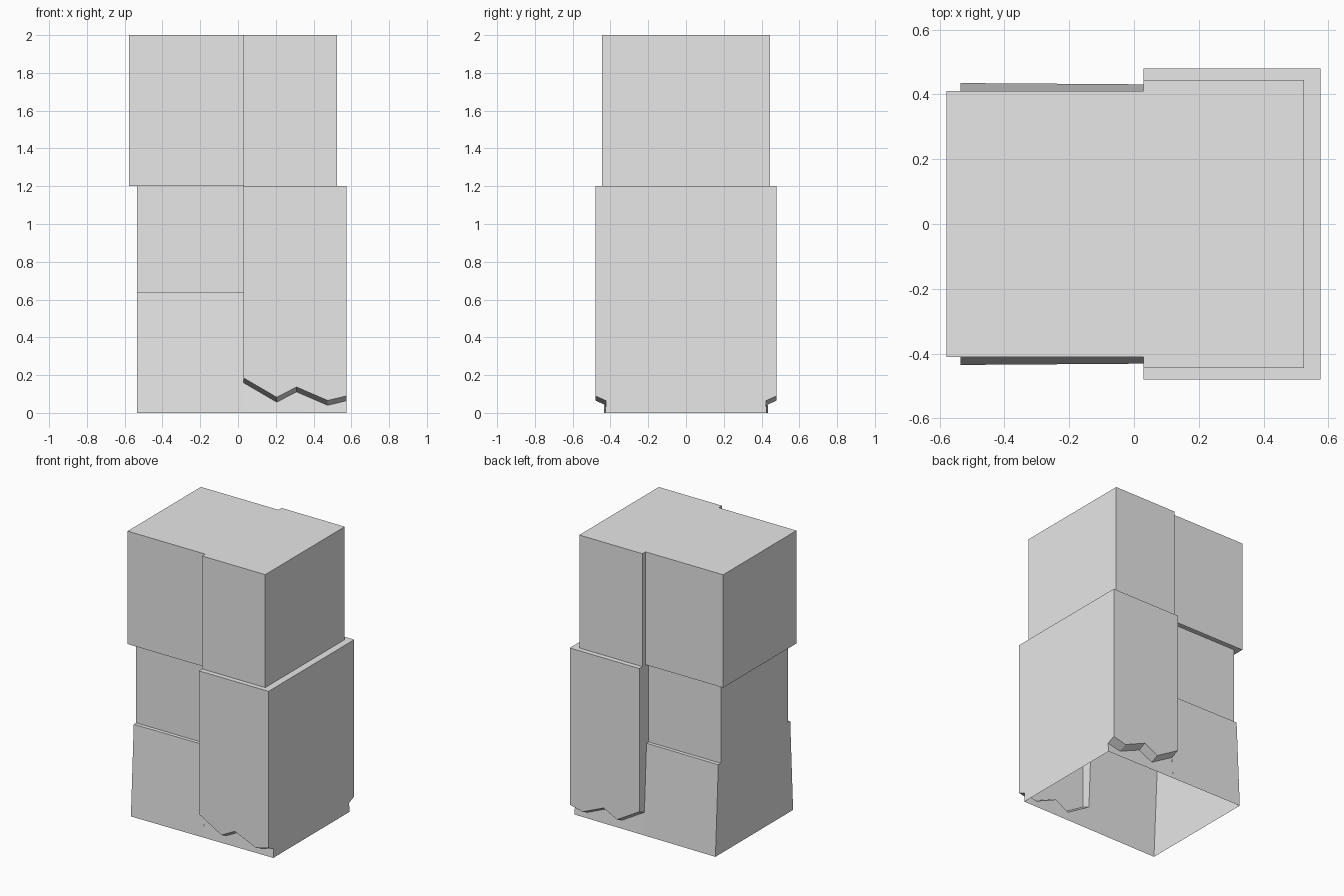
import bpy, bmesh
from mathutils import Vector

cube = bpy.data.objects.get("Cube")
if cube:
    bpy.data.objects.remove(cube, do_unlink=True)

grey = bpy.data.materials.new("plain_grey")
grey.use_nodes = True
grey.diffuse_color = (0.8, 0.8, 0.8, 1)
grey.node_tree.nodes["Principled BSDF"].inputs["Base Color"].default_value = (0.8, 0.8, 0.8, 1)

# Shared dimensions
SEAM = 0.03                      # plane where the two halves step
LEFT, RIGHT = -0.535, 0.575      # lower body ends
TOP_LEFT, TOP_RIGHT = -0.578, 0.525
LEDGE, WAIST, TOP = 0.64, 1.2, 2.0
MID_Y, SLAB_Y = 0.375, 0.48
UP_Y, UP_SLAB_Y = 0.41, 0.445


def base_y(x, z):
    """Half depth of the slightly flared base wall."""
    return 0.431 - 0.007 * x - 0.05 * z


def mirrored(profile):
    return profile + [(x, -y, z) for x, y, z in reversed(profile)]


def both_sides(faces):
    return faces + [[(x, -y, z) for x, y, z in f] for f in faces]


def bridge(a, b):
    """Quads between two matching rows of points."""
    return [[a[i], a[i + 1], b[i + 1], b[i]] for i in range(len(a) - 1)]


def shell(name, faces):
    bm = bmesh.new()
    for f in faces:
        bm.faces.new([bm.verts.new(p) for p in f])
    bmesh.ops.remove_doubles(bm, verts=bm.verts, dist=0.0005)
    bmesh.ops.recalc_face_normals(bm, faces=bm.faces)
    # Open shells: make sure normals point away from the core
    core = Vector((0, 0, 1))
    facing = sum(f.normal.dot(f.calc_center_median() - core) * f.calc_area() for f in bm.faces)
    if facing < 0:
        bmesh.ops.reverse_faces(bm, faces=bm.faces)
    mesh = bpy.data.meshes.new(name)
    bm.to_mesh(mesh)
    bm.free()
    mesh.materials.append(grey)
    obj = bpy.data.objects.new(name, mesh)
    bpy.context.collection.objects.link(obj)
    return obj


# Upper block: stepped plan raised from the waist, closed on top
plan = [(TOP_LEFT, UP_Y), (SEAM, UP_Y), (SEAM, UP_SLAB_Y), (TOP_RIGHT, UP_SLAB_Y)]
plan += [(x, -y) for x, y in reversed(plan)]
low = [(x, y, WAIST) for x, y in plan]
high = [(x, y, TOP) for x, y in plan]
shell("upper_block", bridge(low + low[:1], high + high[:1]) + [high])


# Narrow half: flared base, small ledge, recessed wall
def narrow_profile(x):
    return [(x, base_y(x, 0), 0), (x, base_y(x, LEDGE), LEDGE),
            (x, MID_Y, LEDGE), (x, MID_Y, WAIST)]


end, seam = narrow_profile(LEFT), narrow_profile(SEAM)
shell("narrow_half", both_sides(bridge(end, seam)) + [mirrored(end)])

# Underside of the upper overhang
rim = [(SEAM, UP_Y, WAIST), (TOP_LEFT, UP_Y, WAIST)]
inner = [(SEAM, MID_Y, WAIST), (LEFT, MID_Y, WAIST)]
overhang = shell("upper_overhang", bridge(mirrored(rim), mirrored(inner)))
for poly in overhang.data.polygons:
    if poly.normal.z > 0:
        poly.flip()

# Wide half: slab with a ragged lower edge above a set-back base strip
ragged = [(SEAM, 0.185), (0.205, 0.083), (0.31, 0.137), (0.475, 0.066), (RIGHT, 0.09)]
foot = [(x, base_y(x, 0), 0) for x, z in ragged]
lip_in = [(x, base_y(x, z), z - 0.026) for x, z in ragged]
lip_out = [(x, SLAB_Y, z) for x, z in ragged]
head = [(x, SLAB_Y, WAIST) for x, z in ragged]
side = bridge(foot, lip_in) + bridge(lip_in, lip_out) + bridge(lip_out, head)

# Return wall closing the slab against the narrow half
side.append([lip_in[0], lip_out[0], head[0], seam[3], seam[2], seam[1]])
end_wall = mirrored([foot[-1], lip_in[-1], lip_out[-1], head[-1]])

# Shelf around the upper block
shelf_out = mirrored([head[0], head[-1]])
shelf_in = mirrored([(SEAM, UP_SLAB_Y, WAIST), (TOP_RIGHT, UP_SLAB_Y, WAIST)])
shell("wide_half", both_sides(side) + [end_wall] + bridge(shelf_out, shelf_in))
